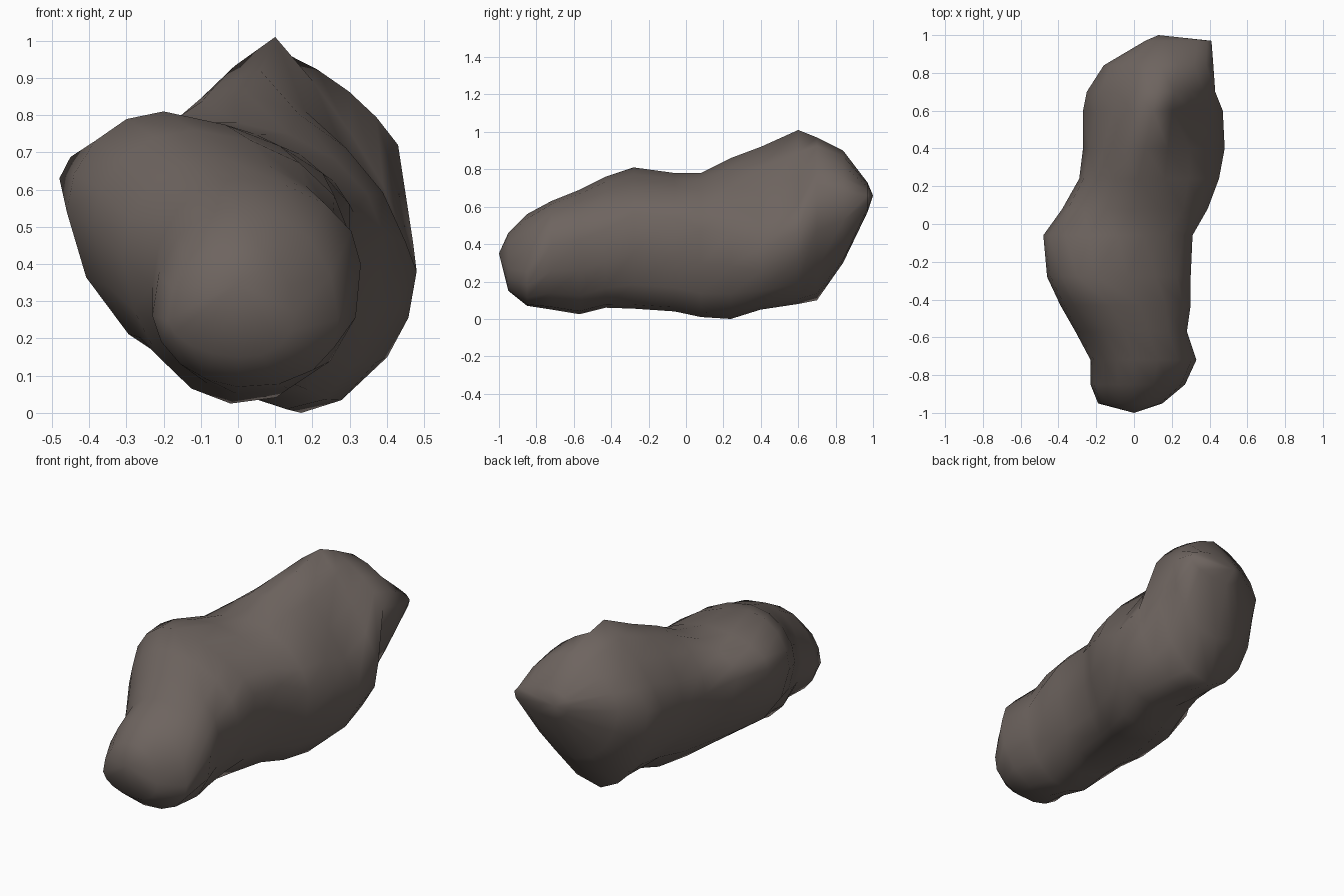
import bpy, bmesh, math

if "Cube" in bpy.data.objects:
    bpy.data.objects.remove(bpy.data.objects["Cube"])

# Boulder cross-sections along y:
# y, left x,z, right x,z, top x,z, bottom x,z
SECTIONS = [
    (-.95, -.19, .25, .15, .27, .00, .46, .00, .15),
    (-.85, -.23, .26, .27, .25, .00, .56, .00, .07),
    (-.72, -.23, .34, .33, .40, .00, .63, .00, .05),
    (-.57, -.31, .42, .28, .42, -.05, .69, -.02, .025),
    (-.43, -.39, .50, .30, .48, -.12, .76, .00, .06),
    (-.28, -.46, .54, .30, .56, -.20, .81, .05, .055),
    (-.06, -.48, .63, .31, .54, -.09, .78, .10, .04),
    (.08, -.38, .60, .39, .48, .00, .78, .13, .01),
    (.24, -.29, .55, .45, .46, .02, .86, .17, .00),
    (.40, -.27, .52, .48, .38, .06, .92, .22, .05),
    (.60, -.27, .60, .47, .46, .10, 1.01, .12, .08),
    (.70, -.25, .62, .43, .72, .12, .97, .05, .10),
    (.84, -.16, .65, .42, .68, .14, .90, .12, .30),
    (.97, .06, .67, .41, .66, .18, .73, .16, .57),
]
FRONT_TIP, BACK_TIP = (0, -1, .35), (.13, 1, .66)
QUARTER = 4  # ring segments between neighbouring extreme points


def near(y, centre, width):
    return math.exp(-((y - centre) / width) ** 2)


def ring(s):
    """Closed ring through the four extreme points; fullness 1 is an elliptic
    arc, 0 a straight chord."""
    y, lx, lz, rx, rz, tx, tz, bx, bz = s
    full = (1 - .85 * near(y, .53, .32) - .45 * near(y, -.2, .2),  # right flank
            1 - .7 * near(y, .65, .2),                             # peak
            .85,
            1.2 - .25 * near(y, .4, .3))                           # lower right
    pts = [(rx, rz), (tx, tz), (lx, lz), (bx, bz)]
    out = []
    for q in range(4):
        (ax, az), (cx, cz), k = pts[q], pts[(q + 1) % 4], full[q]
        for i in range(QUARTER):
            t = i / QUARTER
            c, n = 1 - math.cos(t * math.pi / 2), math.sin(t * math.pi / 2)
            c, n = t + (c - t) * k, t + (n - t) * k
            u, v = (n, c) if q % 2 else (c, n)
            out.append((ax + (cx - ax) * u, y, az + (cz - az) * v))
    return out


# Loft the boulder
bm = bmesh.new()
rings = [[bm.verts.new(p) for p in ring(s)] for s in SECTIONS]
n = QUARTER * 4
for a, b in zip(rings, rings[1:]):
    for i in range(n):
        j = (i + 1) % n
        bm.faces.new((a[i], a[j], b[j], b[i]))
for tip, r in ((FRONT_TIP, rings[0]), (BACK_TIP, rings[-1])):
    v = bm.verts.new(tip)
    for i in range(n):
        bm.faces.new((v, r[i], r[(i + 1) % n]))
bmesh.ops.recalc_face_normals(bm, faces=bm.faces)
for f in bm.faces:
    f.smooth = True

mesh = bpy.data.meshes.new("boulder")
bm.to_mesh(mesh)
bm.free()
rock = bpy.data.objects.new("boulder", mesh)
bpy.context.collection.objects.link(rock)

# Warm grey stone
stone = bpy.data.materials.new("warm grey stone")
stone.diffuse_color = (.155, .128, .115, 1)
stone.use_nodes = True
stone.node_tree.nodes["Principled BSDF"].inputs["Base Color"].default_value = stone.diffuse_color
mesh.materials.append(stone)
